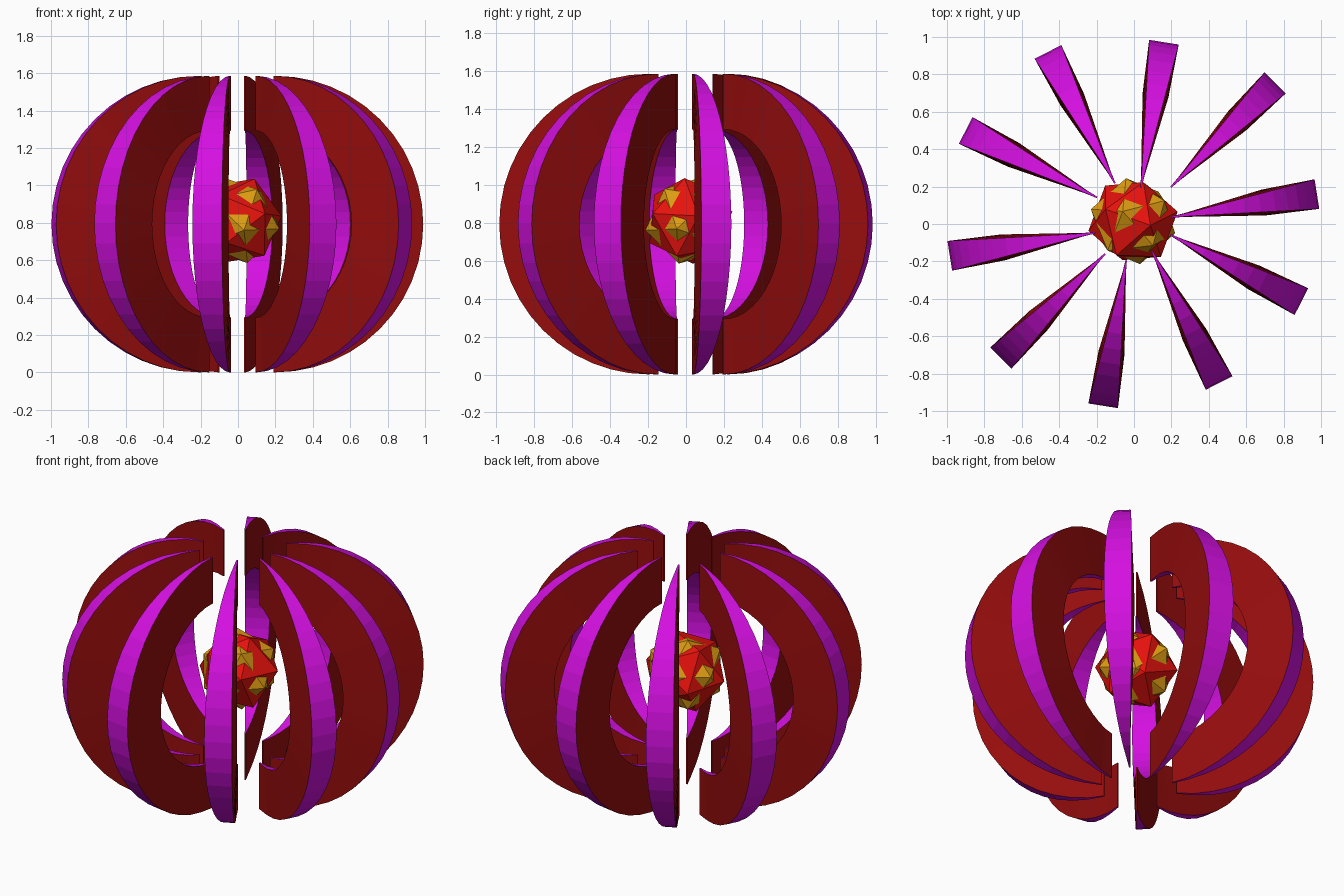
import bpy, bmesh, math
from mathutils import Matrix, Euler

if "Cube" in bpy.data.objects:
    bpy.data.objects.remove(bpy.data.objects["Cube"])


def material(name, rgb):
    m = bpy.data.materials.new(name)
    m.diffuse_color = (*rgb, 1)
    m.use_nodes = True
    m.node_tree.nodes["Principled BSDF"].inputs["Base Color"].default_value = m.diffuse_color
    return m


purple = material("purple", (0.66, 0.005, 0.75))
dark_red = material("dark red", (0.31, 0.004, 0.004))
bright_red = material("bright red", (0.80, 0.006, 0.004))
gold = material("gold", (0.72, 0.33, 0.006))

CENTRE_Z = 0.793
STEPS = 24


def finish(bm, name, mats):
    bmesh.ops.recalc_face_normals(bm, faces=bm.faces[:])
    mesh = bpy.data.meshes.new(name)
    bm.to_mesh(mesh)
    bm.free()
    for m in mats:
        mesh.materials.append(m)
    ob = bpy.data.objects.new(name, mesh)
    bpy.context.collection.objects.link(ob)
    return ob


def rib(name, x, y, angle):
    """Thick crescent slice; x, y is the middle of its outer equator."""
    bm = bmesh.new()
    rows = []
    for i in range(STEPS + 1):
        a = -math.pi / 2 + math.pi * i / STEPS
        c, s = math.cos(a), math.sin(a)
        row = []
        # outer pair, then inner pair
        for radius, height, half, side in ((0.788, 0.7925, 0.080, -1), (0.788, 0.7925, 0.080, 1),
                                           (0.50, 0.50, 0.070, 1), (0.50, 0.50, 0.070, -1)):
            row.append(bm.verts.new((radius * c - 0.788, side * max(half * c, 0.004), height * s)))
        rows.append(row)
    for low, high in zip(rows, rows[1:]):
        for k in range(4):
            n = (k + 1) % 4
            f = bm.faces.new((low[k], low[n], high[n], high[k]))
            f.material_index = k % 2      # side walls are red
    for row in (rows[0], rows[-1]):
        bm.faces.new(row).material_index = 1
    ob = finish(bm, name, (purple, dark_red))
    ob.location = (x, y, CENTRE_Z)
    ob.rotation_euler.z = math.radians(angle)


# Ring of ten slightly uneven ribs
outer_points = [(0.978, 0.16), (0.755, 0.755), (0.16, 0.972), (-0.46, 0.92), (-0.90, 0.50),
                (-0.985, -0.17), (-0.712, -0.717), (-0.165, -0.972), (0.455, -0.85), (0.895, -0.415)]
for i, (px, py) in enumerate(outer_points):
    rib(f"rib_{i + 1}", px, py, 9 + 36 * i)


# Faceted core made of two interlocking solids
def core(name, radius, turn, mat):
    bm = bmesh.new()
    bmesh.ops.create_icosphere(bm, subdivisions=1, radius=radius,
                               matrix=Euler(turn).to_matrix().to_4x4())
    ob = finish(bm, name, (mat,))
    ob.location = (-0.005, 0.015, 0.81)


core("core_red", 0.245, (0.2, 0.35, 0.3), bright_red)
core("core_gold", 0.238, (0.75, -0.25, 0.95), gold)
